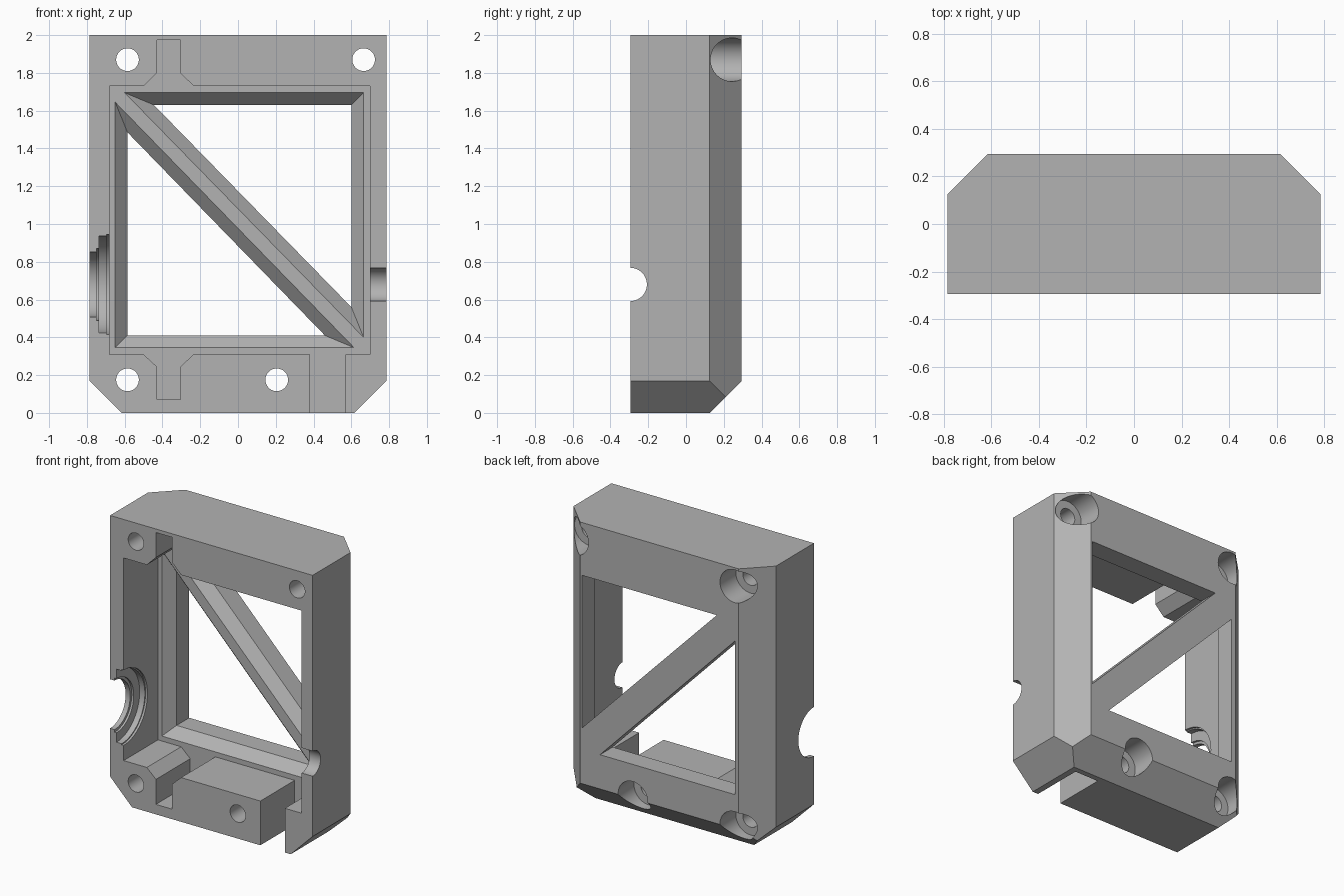
import bpy, bmesh, math
from mathutils import Matrix, Vector

if "Cube" in bpy.data.objects:
    bpy.data.objects.remove(bpy.data.objects["Cube"], do_unlink=True)

W, D, H = 0.785, 0.295, 2.0      # half width, half depth, height
C = 0.17                         # outer chamfer
FLOOR = 0.085                    # depth position of the pocket floor

grey = bpy.data.materials.new("plain grey")
grey.use_nodes = True
colour = (0.45, 0.45, 0.45, 1)
grey.diffuse_color = colour
grey.node_tree.nodes["Principled BSDF"].inputs["Base Color"].default_value = colour


def make(name, bm):
    bmesh.ops.recalc_face_normals(bm, faces=bm.faces)
    mesh = bpy.data.meshes.new(name)
    bm.to_mesh(mesh)
    bm.free()
    mesh.materials.append(grey)
    ob = bpy.data.objects.new(name, mesh)
    bpy.context.collection.objects.link(ob)
    return ob


def loft(name, sections):
    """Solid through matching (y, [(x, z), ...]) sections."""
    bm = bmesh.new()
    rings = [[bm.verts.new((x, y, z)) for x, z in pts] for y, pts in sections]
    for a, b in zip(rings, rings[1:]):
        for i in range(len(a)):
            j = (i + 1) % len(a)
            bm.faces.new((a[i], a[j], b[j], b[i]))
    bm.faces.new(rings[0])
    bm.faces.new(rings[-1])
    return make(name, bm)


def cylinder(name, r, start, end):
    a, b = Vector(start), Vector(end)
    turn = (b - a).to_track_quat('Z', 'Y').to_matrix().to_4x4()
    bm = bmesh.new()
    bmesh.ops.create_cone(bm, cap_ends=True, segments=64, radius1=r, radius2=r,
                          depth=(b - a).length,
                          matrix=Matrix.Translation((a + b) / 2) @ turn)
    return make(name, bm)


# Housing block with chamfered back and bottom edges
bm = bmesh.new()
bmesh.ops.create_cube(bm, size=1, matrix=Matrix.Translation((0, 0, H / 2))
                      @ Matrix.Diagonal((2 * W, 2 * D, H, 1)))
for point, normal in [((W, D - C, 0), (1, 1, 0)), ((-W, D - C, 0), (-1, 1, 0)),
                      ((W, 0, C), (1, 0, -1)), ((-W, 0, C), (-1, 0, -1)),
                      ((0, D, C), (0, 1, -1))]:
    cut = bmesh.ops.bisect_plane(bm, geom=bm.verts[:] + bm.edges[:] + bm.faces[:],
                                 plane_co=point, plane_no=normal, clear_outer=True)
    bmesh.ops.contextual_create(
        bm, geom=[g for g in cut["geom_cut"] if isinstance(g, bmesh.types.BMEdge)])
housing = make("housing", bm)

# Front pocket with flared slots above and below and a cable exit
pocket = [(-0.68, 1.73), (-0.50, 1.73), (-0.43, 1.80), (-0.43, 1.975),
          (-0.305, 1.975), (-0.305, 1.80), (-0.235, 1.73), (0.70, 1.73),
          (0.70, 0.31), (0.57, 0.31), (0.57, -0.1), (0.38, -0.1), (0.38, 0.31),
          (-0.235, 0.31), (-0.305, 0.245), (-0.305, 0.07), (-0.43, 0.07),
          (-0.43, 0.245), (-0.50, 0.31), (-0.68, 0.31)]
cutters = [loft("pocket_cutter", [(-0.5, pocket), (FLOOR, pocket)])]

# Two bevelled triangular windows leave the diagonal strut
for front, back in [
        ([(-0.60, 1.695), (0.665, 1.695), (0.665, 0.40)],
         [(-0.445, 1.63), (0.60, 1.63), (0.60, 0.56)]),
        ([(-0.65, 1.645), (-0.65, 0.345), (0.615, 0.345)],
         [(-0.585, 1.485), (-0.585, 0.41), (0.46, 0.41)])]:
    cutters.append(loft("window_cutter", [(0.0, front), (FLOOR, front),
                                          (0.155, back), (0.5, back)]))

# Screw holes with counterbores from the back
for x, z in [(-0.585, 1.87), (0.665, 1.87), (-0.585, 0.175), (0.205, 0.175)]:
    cutters.append(cylinder("screw_cutter", 0.06, (x, -0.5, z), (x, 0.5, z)))
    cutters.append(cylinder("counterbore_cutter", 0.115, (x, 0.12, z), (x, 0.5, z)))

# Stepped bearing seat on one side, plain shaft hole on the other
for r, x0, x1 in [(0.172, -0.9, -0.6), (0.19, -0.75, -0.6),
                  (0.256, -0.735, -0.6), (0.264, -0.695, -0.6), (0.088, 0.6, 0.9)]:
    cutters.append(cylinder("side_cutter", r, (x0, -D, 0.68), (x1, -D, 0.68)))

# Cut everything out of the housing
for cutter in cutters:
    cutter.hide_render = True
    mod = housing.modifiers.new("cut", 'BOOLEAN')
    mod.operation = 'DIFFERENCE'
    mod.solver = 'EXACT'
    mod.object = cutter
bpy.context.view_layer.update()
final = bpy.data.meshes.new_from_object(
    housing.evaluated_get(bpy.context.evaluated_depsgraph_get()))
housing.modifiers.clear()
housing.data = final
for cutter in cutters:
    bpy.data.objects.remove(cutter, do_unlink=True)

bpy.ops.object.select_all(action='DESELECT')
housing.select_set(True)
bpy.context.view_layer.objects.active = housing
bpy.ops.object.shade_smooth_by_angle(angle=math.radians(25))
